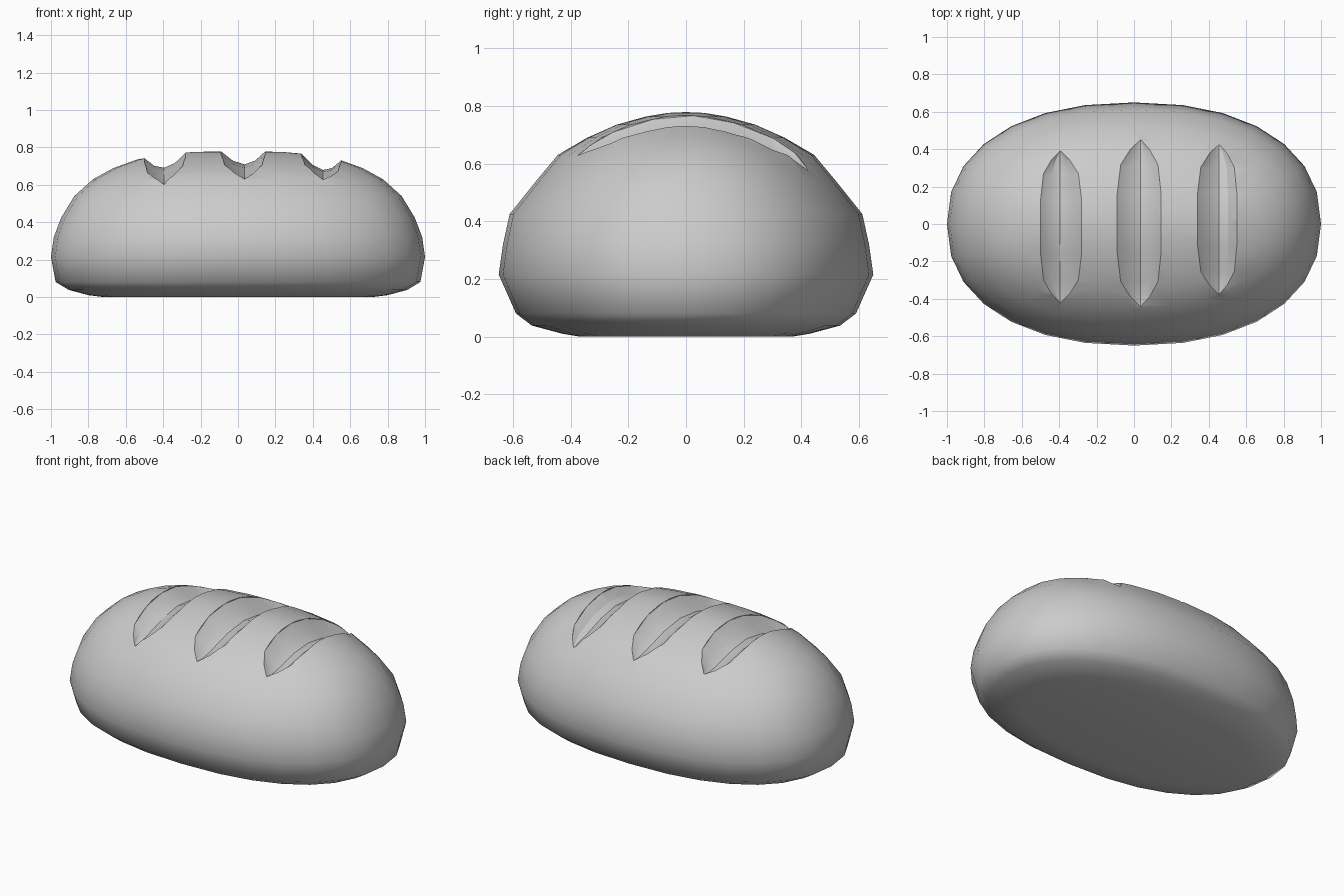
import bpy, bmesh, math
from mathutils import Vector
from mathutils.bvhtree import BVHTree

if "Cube" in bpy.data.objects:
    bpy.data.objects.remove(bpy.data.objects["Cube"])

SIDES = 28


def spow(v, p):
    return math.copysign(abs(v) ** p, v)


def loft(bm, rings):
    """Bridge consecutive closed rings of points; return vertex rings."""
    vr = [[bm.verts.new(p) for p in r] for r in rings]
    n = len(vr[0])
    for a, b in zip(vr, vr[1:]):
        for i in range(n):
            j = (i + 1) % n
            bm.faces.new((a[i], a[j], b[j], b[i]))
    return vr


def to_object(bm, name):
    bmesh.ops.recalc_face_normals(bm, faces=bm.faces)
    me = bpy.data.meshes.new(name)
    bm.to_mesh(me)
    ob = bpy.data.objects.new(name, me)
    bpy.context.collection.objects.link(ob)
    return ob


# Loaf body: height, half length, half width, outline exponent
levels = [(0.0, .72, .37, 2.3), (.01, .80, .43, 2.3), (.038, .905, .535, 2.3),
          (.08, .975, .59, 2.25), (.215, 1.0, .65, 2.25), (.32, .985, .635, 2.25),
          (.425, .945, .612, 2.25), (.54, .875, .52, 2.25), (.63, .775, .445, 2.2),
          (.69, .665, .345, 2.2), (.735, .54, .245, 2.1), (.763, .39, .145, 2),
          (.776, .23, .07, 2)]


def outline(z, a, b, e):
    pts = []
    for i in range(SIDES):
        t = 2 * math.pi * i / SIDES
        pts.append((a * spow(math.cos(t), 2 / e), b * spow(math.sin(t), 2 / e), z))
    return pts


bm = bmesh.new()
rings = loft(bm, [outline(*lv) for lv in levels])
bm.faces.new(rings[0])
pole = bm.verts.new((0, 0, .78))
for i in range(SIDES):
    bm.faces.new((rings[-1][i], rings[-1][(i + 1) % SIDES], pole))
bmesh.ops.recalc_face_normals(bm, faces=bm.faces)
tree = BVHTree.FromBMesh(bm)
loaf = to_object(bm, "bread_loaf")
bm.free()


def surface_z(x, y):
    return tree.ray_cast(Vector((x, y, 2)), Vector((0, 0, -1)))[0].z


# Boat-shaped cutters for the scored slashes: stations along y
# (position, relative width, relative depth)
stations = [(-1, .02, .0), (-.88, .45, .5), (-.7, .85, .85), (-.35, 1, 1), (0, 1, 1),
            (.35, 1, 1), (.7, .85, .85), (.88, .45, .5), (1, .02, .0)]


def slash(name, left, mid, right, y0, y1):
    rings = []
    for t, w, d in stations:
        y = (y0 + y1) / 2 + t * (y1 - y0) / 2
        xl, xr = mid + (left - mid) * w, mid + (right - mid) * w
        zl, zr = surface_z(xl, y), surface_z(xr, y)
        zm = surface_z(mid, y) - .07 * d
        q = .015 * d
        rings.append([(xl, y, zl + .2), (xl, y, zl),
                      ((xl + mid) / 2, y, (zl + zm) / 2 - q), (mid, y, zm),
                      ((xr + mid) / 2, y, (zr + zm) / 2 - q), (xr, y, zr),
                      (xr, y, zr + .2)])
    b = bmesh.new()
    vr = loft(b, rings)
    b.faces.new(vr[0])
    b.faces.new(vr[-1])
    ob = to_object(b, name)
    b.free()
    ob.hide_render = True
    return ob


cutters = [slash("slash_left", -.5, -.395, -.28, -.42, .39),
           slash("slash_middle", -.09, .035, .145, -.44, .45),
           slash("slash_right", .34, .455, .55, -.375, .425)]

# Carve the slashes and shade
bpy.context.view_layer.objects.active = loaf
loaf.select_set(True)
for c in cutters:
    m = loaf.modifiers.new(c.name, 'BOOLEAN')
    m.operation, m.solver, m.object = 'DIFFERENCE', 'EXACT', c
    bpy.ops.object.modifier_apply(modifier=m.name)
for c in cutters:
    bpy.data.objects.remove(c)
bpy.ops.object.shade_smooth_by_angle(angle=math.radians(28))
# Keep the rounded foot of the loaf smooth
me = loaf.data
for e in me.edges:
    if max(me.vertices[v].co.z for v in e.vertices) < .55:
        e.use_edge_sharp = False
